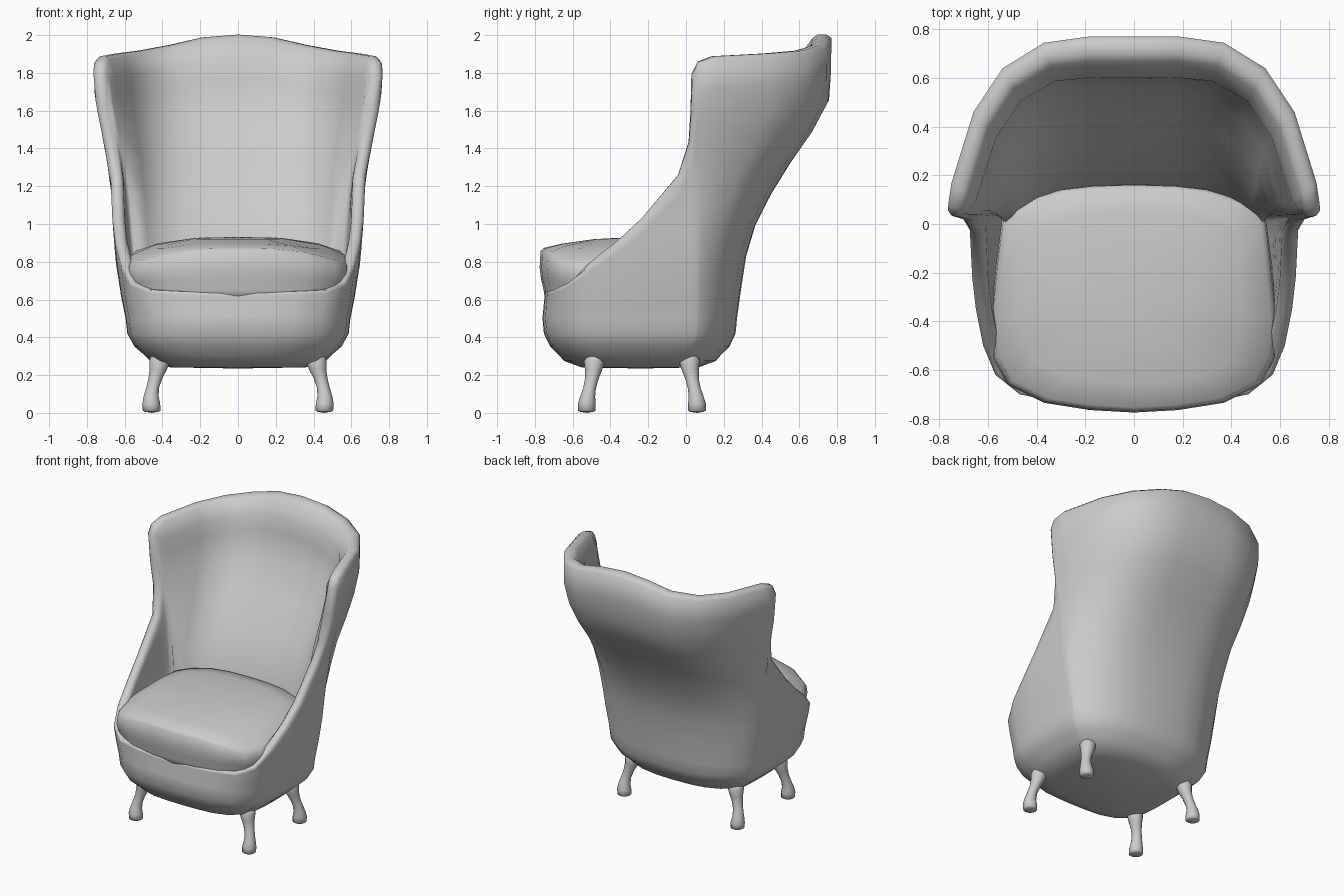
import bpy, bmesh
from mathutils import Vector
from math import cos, sin, pi

if "Cube" in bpy.data.objects:
    bpy.data.objects.remove(bpy.data.objects["Cube"])


def loft(name, rings, centre_a=None, centre_b=None):
    """Skin closed rings of equal size, fan both ends to a centre point."""
    bm = bmesh.new()
    loops = [[bm.verts.new(p) for p in r] for r in rings]
    n = len(rings[0])
    for a, b in zip(loops, loops[1:]):
        for i in range(n):
            j = (i + 1) % n
            bm.faces.new((a[i], a[j], b[j], b[i]))
    for loop, c in ((loops[0], centre_a), (loops[-1], centre_b)):
        if c is None:
            bm.faces.new(loop)
        else:
            v = bm.verts.new(c)
            for i in range(n):
                bm.faces.new((loop[i], loop[(i + 1) % n], v))
    bmesh.ops.recalc_face_normals(bm, faces=bm.faces)
    me = bpy.data.meshes.new(name)
    bm.to_mesh(me)
    bm.free()
    ob = bpy.data.objects.new(name, me)
    bpy.context.collection.objects.link(ob)
    me.shade_smooth()
    return ob


def mirror(half):
    """Close a half outline (x >= 0, ends on x = 0) into a full loop."""
    return half + [(-p[0],) + tuple(p[1:]) for p in half[-2:0:-1]]


def lerp_table(tab, z):
    if z <= tab[0][0]:
        return tab[0][1]
    for (z0, a), (z1, b) in zip(tab, tab[1:]):
        if z <= z1:
            return a + (b - a) * (z - z0) / (z1 - z0)
    return tab[-1][1]


# Shell: rim outline, waist outline, and width / back-lean profiles by height
rim = mirror([(0, .77, 1.985), (.19, .77, 1.97), (.37, .745, 1.93), (.54, .64, 1.90),
              (.66, .46, 1.885), (.75, .17, 1.87), (.763, .085, 1.845), (.765, .055, 1.79),
              (.745, .048, 1.6), (.71, .035, 1.43), (.675, -.025, 1.25), (.665, -.22, 1.02),
              (.65, -.35, .90), (.62, -.5, .785), (.57, -.62, .69), (.47, -.7, .65),
              (.3, -.735, .642), (.14, -.745, .635), (0, -.748, .632)])
waist = mirror([(0, .27), (.17, .265), (.32, .24), (.44, .19), (.53, .125), (.575, .07),
                (.579, .056), (.581, .046), (.583, .034), (.585, .015), (.59, -.05),
                (.595, -.22), (.592, -.36), (.577, -.51), (.53, -.62), (.44, -.70),
                (.3, -.745), (.15, -.757), (0, -.76)])
WAIST_Z = .5
width = [(.5, .59), (.6, .61), (.8, .64), (1, .655), (1.25, .675), (1.45, .71), (1.7, .755), (2, .76)]
lean = [(.5, .27), (.6, .285), (.8, .31), (1, .37), (1.25, .5), (1.45, .65), (1.67, .77), (2, .775)]
N = len(rim)


def progress(tab, z, top):
    a = tab[0][1]
    return (lerp_table(tab, z) - a) / (lerp_table(tab, top) - a)


def outer(k, z):
    x, y, top = rim[k]
    wx, wy = waist[k]
    return Vector((wx + (x - wx) * progress(width, z, top),
                   wy + (y - wy) * progress(lean, z, top), z))


def inner(k, z):
    p, q = waist[k - 1], waist[(k + 1) % N]
    n = Vector((-(q[1] - p[1]), q[0] - p[0], 0)).normalized()
    extra = max(n.y, 0) * (.035 + .07 * min(1, (rim[k][2] - z) / .1))
    return outer(k, z) - n * (.065 + extra)


def shell():
    rings = []
    for s, z in ((.6, .241), (.78, .275), (.83, .305), (.92, .35), (.985, .42)):
        rings.append([(x * s, -.24 + (y + .24) * s, z) for x, y in waist])
    rows = 9
    for r in range(rows + 1):
        rings.append([outer(k, WAIST_Z + (rim[k][2] - WAIST_Z) * r / rows) for k in range(N)])
    # rounded crest between outer and inner rim, flat where the cushion sits
    out = rings[-1]
    inn = [inner(k, rim[k][2]) for k in range(N)]
    for f in (.28, .72):
        ring = []
        for k in range(N):
            across = inn[k] - out[k]
            d = across.cross(out[(k + 1) % N] - out[k - 1]).normalized()
            ring.append(out[k].lerp(inn[k], f) + d * (.018 if rim[k][2] > .7 else .003))
        rings.append(ring)
    floor = .58
    for f in (1, .93, .85, .72, .58, .44, .3, .15, 0):
        rings.append([inner(k, floor + (rim[k][2] - floor) * f) for k in range(N)])
    loft("chair_shell", rings, (0, -.24, .235), (0, -.24, floor))


shell()

# Seat cushion: domed top, higher at the back, drooping into the front corners
plan = mirror([(0, .165), (.17, .16), (.3, .145), (.45, .1), (.54, .04), (.565, -.15), (.59, -.4),
               (.58, -.55), (.52, -.66), (.37, -.735), (.18, -.765), (0, -.775)])
rings = []
for s, z, t in ((.94, .6, 0), (.955, .65, 0), (.985, .71, .2), (1, .77, .5), (.99, .855, 1),
                (.955, .872, 1), (.75, .886, 1), (.4, .895, 1)):
    ring = []
    for px, py in plan:
        x, y = px * s, -.3 + (py + .3) * s
        front = min(1, max(0, (-.3 - y) / .3))
        tilt = .035 * min(1, (y + .77) / .4) - (.06 + .05 * front) * abs(x / .58) ** 3
        ring.append((x, y, z + t * tilt))
    rings.append(ring)
loft("seat_cushion", rings, (0, -.3, .6), (0, -.3, .93))

# Legs: curved, pad-footed; (x, splay, z, radius) from floor to body
leg = [(.457, 0, .006, .036), (.457, 0, .012, .047), (.459, 0, .05, .047), (.46, .004, .085, .04),
       (.453, .014, .13, .034), (.438, .026, .18, .036), (.422, .036, .23, .046),
       (.415, .04, .275, .055), (.412, .045, .31, .045)]
for label, foot_y, sy in (("front", -.525, 1), ("back", .058, -1)):
    for side, sx in (("right", 1), ("left", -1)):
        loft(f"{label}_{side}_leg",
             [[(sx * x + r * cos(a * pi / 6), foot_y + sy * d + r * sin(a * pi / 6), z)
               for a in range(12)] for x, d, z, r in leg],
             (sx * .457, foot_y, 0))
